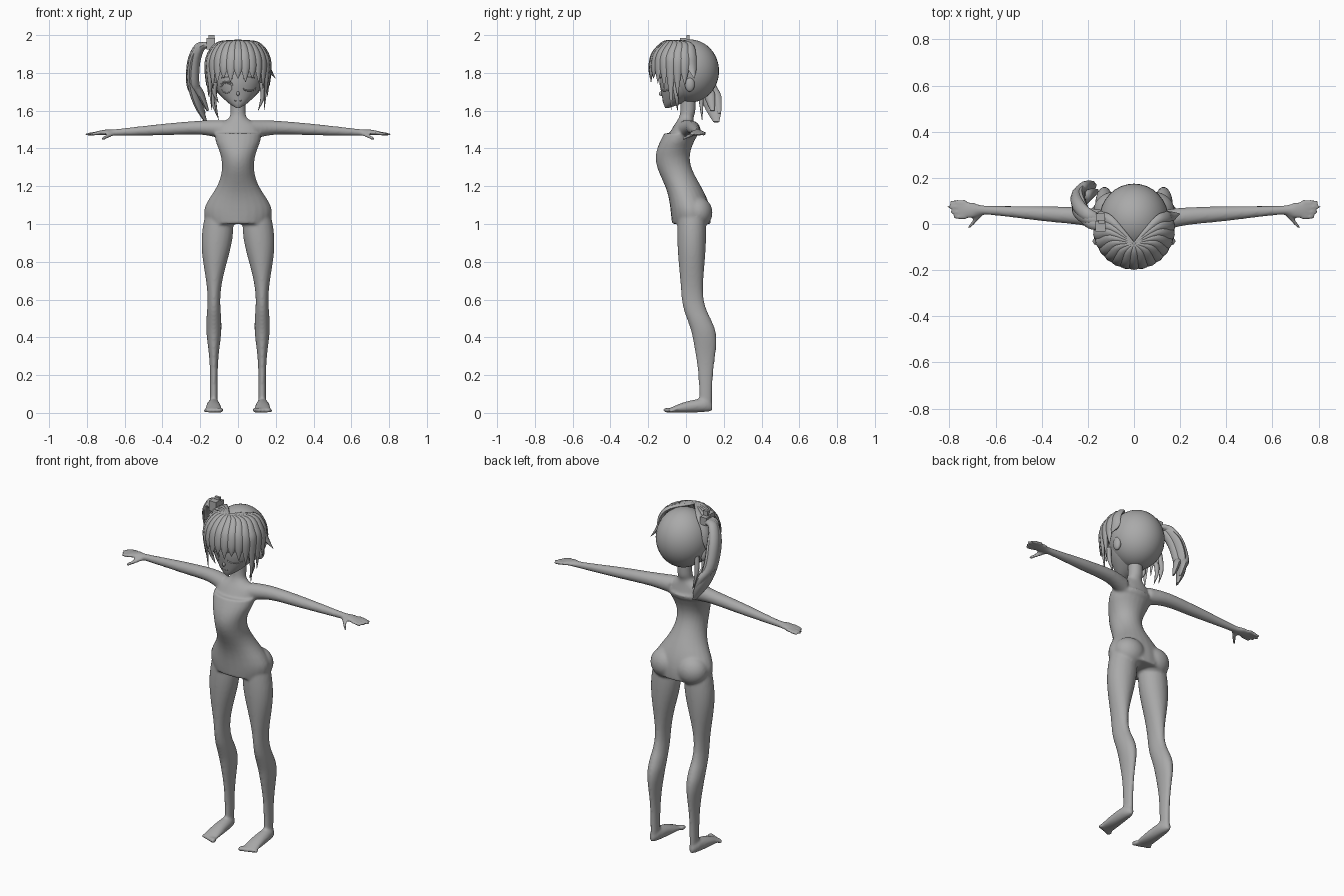
import bpy, bmesh, math
from mathutils import Vector, Matrix
from mathutils.bvhtree import BVHTree

if "Cube" in bpy.data.objects:
    bpy.data.objects.remove(bpy.data.objects["Cube"])

shade = (.4, .4, .4, 1)
grey = bpy.data.materials.new("clay grey")
grey.use_nodes = True
grey.diffuse_color = shade
grey.node_tree.nodes["Principled BSDF"].inputs["Base Color"].default_value = shade

X, Y, Z = Vector((1, 0, 0)), Vector((0, 1, 0)), Vector((0, 0, 1))


def bump(value, centre, spread):
    """Bell curve used to swell and bend the limb profiles."""
    return math.exp(-((value - centre) / spread) ** 2)


def spline(rows, steps=4):
    """Catmull-Rom through the rows, each row being x, y, z, radius u, radius v."""
    smooth = []
    last = len(rows) - 1
    for index in range(last):
        before, start = rows[max(index - 1, 0)], rows[index]
        end, after = rows[index + 1], rows[min(index + 2, last)]
        for step in range(steps):
            t = step / steps
            row = []
            for p, q, r, w in zip(before, start, end, after):
                row.append(q + t * (r - p + t * (2 * p - 5 * q + 4 * r - w
                                                 + t * (3 * q - p - 3 * r + w))) / 2)
            smooth.append(row)
    return smooth + [list(rows[last])]


def sweep(bm, rows, u, v=None, side=1, sides=24):
    """Loft ellipses along the rows; v follows the path when it is not given."""
    points = spline([(row[0] * side, *row[1:]) for row in rows])
    centres = [Vector(point[:3]) for point in points]
    rings = []
    for index, centre in enumerate(centres):
        ahead = centres[min(index + 1, len(centres) - 1)]
        behind = centres[max(index - 1, 0)]
        across = v or (ahead - behind).cross(u).normalized()
        radius_u, radius_v = points[index][3:]
        ring = []
        for corner in range(sides):
            angle = math.tau * corner / sides
            ring.append(bm.verts.new(centre + u * radius_u * math.cos(angle)
                                     + across * radius_v * math.sin(angle)))
        rings.append(ring)
    for lower, upper in zip(rings, rings[1:]):
        for corner in range(sides):
            bm.faces.new((lower[corner], lower[corner - 1], upper[corner - 1], upper[corner]))
    bm.faces.new(rings[0])
    bm.faces.new(rings[-1])


def placed(centre, size):
    return Matrix.Translation(centre) @ Matrix.Diagonal((*size, 1))


def ball(bm, centre, size):
    bmesh.ops.create_uvsphere(bm, u_segments=32, v_segments=20, radius=1,
                              matrix=placed(centre, size))


def finish(name, bm, angle=60):
    bmesh.ops.recalc_face_normals(bm, faces=bm.faces)
    mesh = bpy.data.meshes.new(name)
    bm.to_mesh(mesh)
    bm.free()
    mesh.materials.append(grey)
    part = bpy.data.objects.new(name, mesh)
    bpy.context.collection.objects.link(part)
    bpy.ops.object.select_all(action='DESELECT')
    part.select_set(True)
    bpy.context.view_layer.objects.active = part
    bpy.ops.object.shade_smooth_by_angle(angle=math.radians(angle))
    return part


def torso_row(z):
    hips = bump(z, 1.06, .13)
    ribs = bump(z, 1.48, .1)
    return (0, .03 - .1 * bump(z, 1.35, .17), z, .08 + .1 * hips + .045 * ribs, .09 + .015 * hips)


def leg_row(z):
    thigh, calf = bump(z, .95, .25), bump(z, .45, .13)
    depth = .034 + .042 * bump(z, .95, .35) + .026 * bump(z, .42, .17)
    bend = .03 + .037 * (1 + math.tanh((.5 - z) * 12))
    return (.128 - .028 * bump(z, 1.1, .25), bend, z, .02 + .062 * thigh + .019 * calf, depth)


# Body: torso, limbs, hands and feet fused into one plain mannequin skin
body = bmesh.new()
sweep(body, [torso_row(1 + step / 25) for step in range(13)], X, Y)
# shoulders and neck
sweep(body, [(0, -.02, 1.46, .12, .08), (0, -.01, 1.52, .11, .055), (0, 0, 1.56, .05, .04),
             (0, .01, 1.6, .04, .04), (0, .01, 1.7, .04, .04)], X, Y)
for side in (1, -1):
    # hip
    ball(body, (side * .085, .06, 1.06), (.09, .08, .085))
    sweep(body, [leg_row(1.04 - step / 20) for step in range(21)], X, Y, side)
    # foot and toes
    sweep(body, [(.13, .14, .03, .01, .02), (.13, .1, .04, .03, .035),
                 (.13, 0, .03, .04, .03), (.13, -.09, .014, .045, .01)], X, Z, side)
    for toe in range(5):
        size = .015 - toe / 800
        ball(body, (side * (.09 + toe / 48), toe / 160 - .1, size), (size * .8, size * 1.4, size))
    # arm and palm
    sweep(body, [(.08, 0, 1.5, .05, .05), (.2, .03, 1.51, .04, .037), (.4, .045, 1.5, .032, .03),
                 (.64, .06, 1.485, .02, .018), (.7, .06, 1.485, .034, .015),
                 (.75, .06, 1.48, .035, .01)], Y, Z, side)
    # fingers and thumb
    for finger in range(4):
        y = .03 + finger * .022
        tip = .8 - .012 * abs(finger - 2)
        sweep(body, [(.73, y, 1.483, .01, .01), (tip, y, 1.475, .008, .008),
                     (tip + .01, y, 1.475, .003, .003)], Y, Z, side, 12)
    sweep(body, [(.66, .05, 1.48, .016, .012), (.71, -.01, 1.455, .01, .01),
                 (.72, -.02, 1.45, .003, .003)], X, Z, side, 12)
skin = finish("body", body)
fuse = skin.modifiers.new("fuse", 'REMESH')
fuse.mode, fuse.voxel_size, fuse.use_smooth_shade = 'VOXEL', .0075, True
soften = skin.modifiers.new("soften", 'SMOOTH')
soften.iterations = 5

# Head: round skull, tapering jaw, nose and ears
head = bmesh.new()
ball(head, (0, .02, 1.81), (.15, .155, .167))
sweep(head, [(0, -.1, 1.615, .01, .01), (0, -.07, 1.64, .05, .05), (0, -.03, 1.69, .1, .1),
             (0, -.01, 1.75, .13, .13), (0, 0, 1.82, .14, .14)], X, Y, sides=40)
face = BVHTree.FromBMesh(head)
ball(head, (0, -.13, 1.69), (.008, .014, .012))
for side in (1, -1):
    ball(head, (side * .135, .02, 1.74), (.018, .026, .04))
finish("head", head)


def face_arc(name, x, z, width, height, turn=math.pi, thickness=.004):
    """Thin curved line laid on the face."""
    bm = bmesh.new()
    rows = []
    for step in range(13):
        angle = turn * step / 12
        spot = Vector((x + width * math.cos(angle), -1, z + height * math.sin(angle)))
        rows.append((*face.ray_cast(spot, Y)[0], thickness, thickness))
    sweep(bm, rows, Z, Y, sides=8)
    finish(name, bm)


# Face: one open eye, one closed eye, brows and mouth
face_arc("open_eye_rim", -.06, 1.72, .028, .026, math.tau, .003)
face_arc("open_eye_lash", -.06, 1.73, .034, .024)
face_arc("closed_eye_lash", .06, 1.72, .034, -.014)
face_arc("mouth", 0, 1.656, .018, -.006, math.pi, .002)
for side, name in ((1, "left_brow"), (-1, "right_brow")):
    face_arc(name, side * .06, 1.77, .03, .008, math.pi, .003)

# Fringe: pointed locks fanning out from the crown, longest at the temples
fringe = bmesh.new()
crown = Vector((0, -.085, 1.968))
for lock in range(-8, 9):
    angle = math.radians(lock * 13.5)
    outward = Vector((math.sin(angle), -math.cos(angle), 0))
    sideways = Vector((math.cos(angle), math.sin(angle), 0))
    temple = bump(abs(lock), 5.2, 1.2)
    tip = 1.77 - .15 * temple - .02 * (lock % 2)
    reach = .17 - .02 * temple + .04 * (lock == 8)
    rows = [(*crown, .006, .006)]
    for radius, z, width, thickness in ((.1, 1.955, .02, .012), (.15, 1.9, .028, .014),
                                        (.166, 1.83, .026, .013), (reach, tip, .001, .001)):
        rows.append((*(outward * radius + Vector((0, -.02, z))), width, thickness))
    sweep(fringe, rows, sideways, sides=8)
finish("fringe", fringe, 50)

# Thin locks hanging beside the neck
strands = bmesh.new()
for x, y, tip in ((-.13, .02, 1.57), (-.12, .07, 1.55), (.125, -.06, 1.6), (-.12, -.08, 1.64)):
    sweep(strands, [(x, y, 1.75, .014, .014), (x * 1.05, y + .01, (tip + 1.75) / 2, .012, .012),
                    (x * .85, y + .015, tip, .001, .001)], X, Y, sides=8)
finish("side_strands", strands, 50)

# Side ponytail: three overlapping tapered locks
tail = bmesh.new()
broad = Vector((.3, .95, 0)).normalized()
for shift, width in ((0, .05), (.02, .034), (-.015, .034)):
    lift = abs(shift) * 3
    path = [(-.15, .01, 1.945, .02, .015), (-.2, .03, 1.94, .03, .02),
            (-.235, .07, 1.86, width, .025), (-.24, .11, 1.74, width, .025),
            (-.21, .14, 1.63 + lift, width, .02), (-.17, .16, 1.54 + lift, width / 3, .006)]
    sweep(tail, [(x + shift / 2, y - shift, *rest) for x, y, *rest in path], broad, sides=10)
finish("side_ponytail", tail, 50)

# Blocky hair tie
tie = bmesh.new()
for centre, size in (((-.145, -.01, 1.955), (.045, .045, .06)),
                     ((-.145, .03, 1.95), (.04, .03, .045)),
                     ((-.14, .01, 1.985), (.03, .015, .03))):
    bmesh.ops.create_cube(tie, size=1, matrix=placed(centre, size))
finish("hair_tie", tie, 30)
